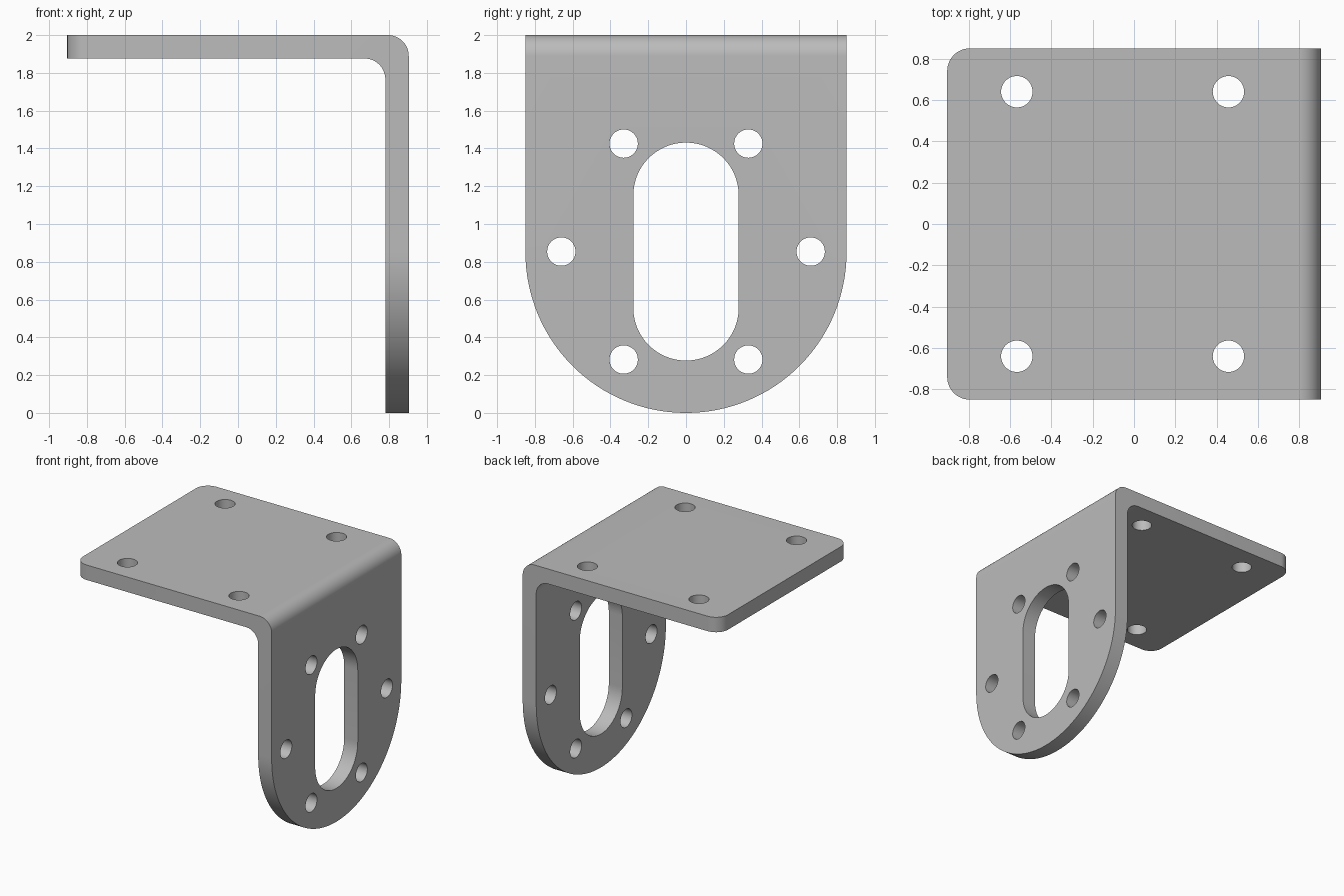
import bpy, bmesh
from math import sin, cos, pi, radians
from mathutils import Vector

if "Cube" in bpy.data.objects:
    bpy.data.objects.remove(bpy.data.objects["Cube"])

X, Y, TOP, T, R = 0.904, 0.85, 2.0, 0.124, 0.11   # half sizes, height, sheet thickness, bend radius


def arc(cx, cy, r, start, end, n):
    angles = [radians(start + (end - start) * i / n) for i in range(n + 1)]
    return [(cx + r * cos(a), cy + r * sin(a)) for a in angles]


def prism(bm, points, shift):
    face = bm.faces.new([bm.verts.new(p) for p in points])
    new = bmesh.ops.extrude_face_region(bm, geom=[face])["geom"]
    bmesh.ops.translate(bm, vec=shift, verts=[v for v in new if isinstance(v, bmesh.types.BMVert)])


def finish(bm, name):
    bmesh.ops.recalc_face_normals(bm, faces=bm.faces)
    mesh = bpy.data.meshes.new(name)
    bm.to_mesh(mesh)
    bm.free()
    obj = bpy.data.objects.new(name, mesh)
    bpy.context.collection.objects.link(obj)
    return obj


metal = bpy.data.materials.new("grey metal")
metal.use_nodes = True
grey = (0.5, 0.5, 0.5, 1)
metal.diffuse_color = grey
metal.node_tree.nodes["Principled BSDF"].inputs["Base Color"].default_value = grey

# Bent sheet: L profile with rounded inner and outer bend
xi, zi = X - T, TOP - T
profile = [(-X, zi), (-X, TOP)] + arc(X - R, TOP - R, R, 90, 0, 16)
profile += [(X, 0), (xi, 0)] + arc(xi - R, zi - R, R, 0, 90, 16)
bm = bmesh.new()
prism(bm, [(x, -Y, z) for x, z in profile], Vector((0, 2 * Y, 0)))


def round_edges(test, radius, segments):
    edges = [e for e in bm.edges if all(test(v.co) for v in e.verts)
             and abs(e.verts[0].co.y - e.verts[1].co.y) < 0.001]
    bmesh.ops.bevel(bm, geom=edges, offset=radius, segments=segments, profile=0.5,
                    affect='EDGES', clamp_overlap=False)


# Rounded free corners of the top plate, half-round foot of the upright
round_edges(lambda c: c.x < -X + 0.001, R, 12)
round_edges(lambda c: c.z < 0.001, Y - 0.0005, 32)
bracket = finish(bm, "bracket")

# Hole cutters: four in the top plate, ring of six and a slot in the upright
bm = bmesh.new()
for x in (-0.567, 0.457):
    for y in (-0.64, 0.64):
        prism(bm, [(px, py, 1.7) for px, py in arc(x, y, 0.076, 0, 352.5, 47)], Vector((0, 0, 0.5)))
for k in range(6):
    a = k * pi / 3
    hole = arc(0.66 * cos(a), 0.854 + 0.66 * sin(a), 0.075, 0, 352.5, 47)
    prism(bm, [(0.7, y, z) for y, z in hole], Vector((0.4, 0, 0)))
slot = arc(0, 1.152, 0.279, 0, 180, 32) + arc(0, 0.556, 0.279, 180, 360, 32)
prism(bm, [(0.7, y, z) for y, z in slot], Vector((0.4, 0, 0)))
cutter = finish(bm, "hole_cutter")
cutter.hide_render = True

cut = bracket.modifiers.new("holes", 'BOOLEAN')
cut.operation = 'DIFFERENCE'
cut.solver = 'EXACT'
cut.object = cutter
bpy.ops.object.select_all(action='DESELECT')
bpy.context.view_layer.objects.active = bracket
bracket.select_set(True)
bpy.ops.object.modifier_apply(modifier=cut.name)
bpy.data.objects.remove(cutter)

bracket.data.materials.clear()
bracket.data.materials.append(metal)
bpy.ops.object.shade_smooth_by_angle(angle=radians(30))
